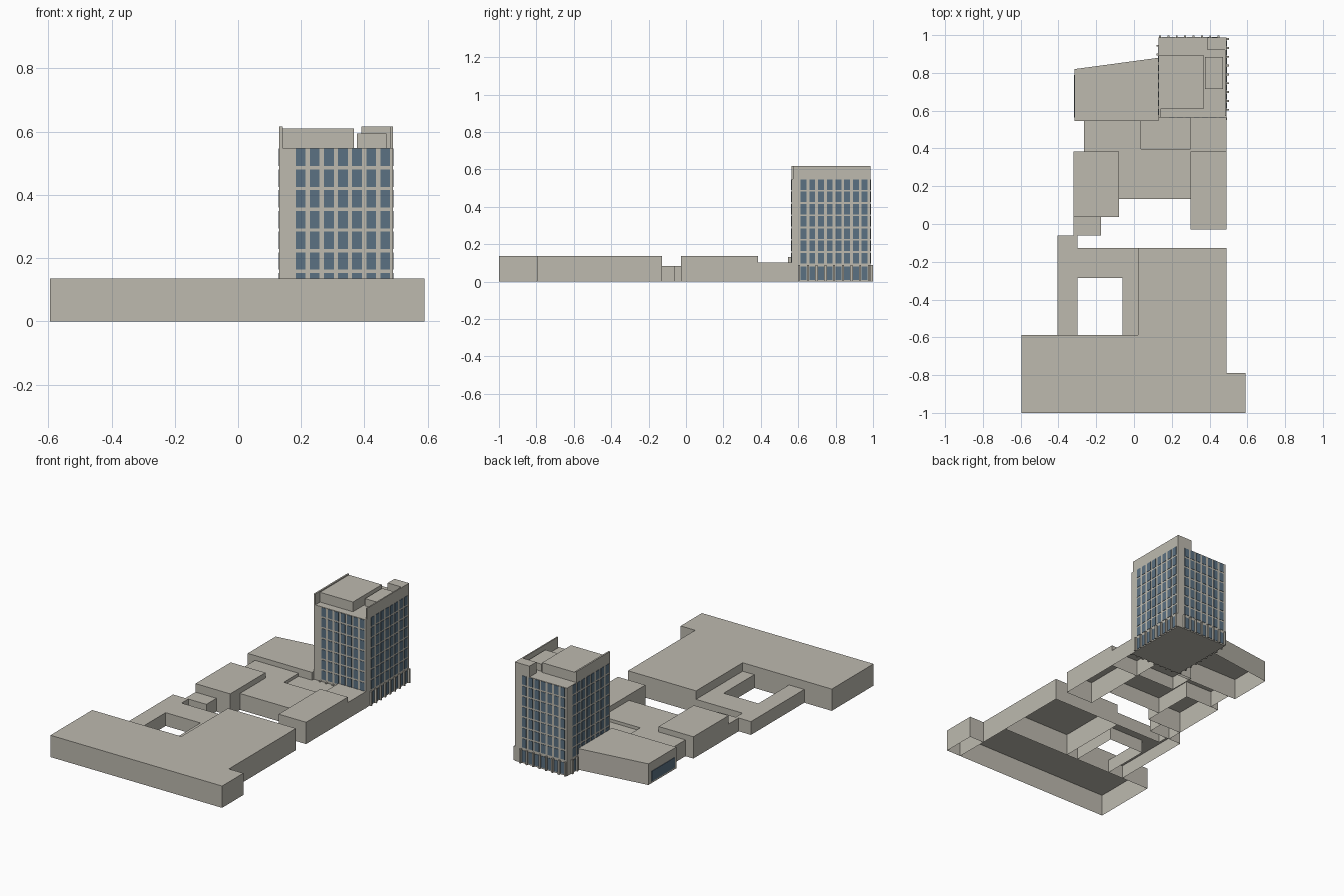
import bpy
import bmesh

old = bpy.data.objects.get("Cube")
if old:
    bpy.data.objects.remove(old, do_unlink=True)


def material(name, color):
    m = bpy.data.materials.new(name)
    m.use_nodes = True
    m.diffuse_color = (*color, 1)
    m.node_tree.nodes["Principled BSDF"].inputs["Base Color"].default_value = (*color, 1)
    return m


CONCRETE = material("warm concrete", (0.51, 0.49, 0.43))
GLASS = material("blue grey glass", (0.105, 0.165, 0.225))


def add_prism(bm, outline, z0, z1, floor=True):
    """Extrude a counter-clockwise outline upward."""
    low = [bm.verts.new((x, y, z0)) for x, y in outline]
    high = [bm.verts.new((x, y, z1)) for x, y in outline]
    bm.faces.new(high)
    if floor:
        bm.faces.new(low[::-1])
    for i in range(len(low)):
        j = (i + 1) % len(low)
        bm.faces.new((low[i], low[j], high[j], high[i]))


def rect(x0, x1, y0, y1):
    return [(x0, y0), (x1, y0), (x1, y1), (x0, y1)]


def finish(name, bm, mat):
    mesh = bpy.data.meshes.new(name)
    bm.to_mesh(mesh)
    bm.free()
    mesh.materials.append(mat)
    obj = bpy.data.objects.new(name, mesh)
    bpy.context.collection.objects.link(obj)
    return obj


def prism(name, outline, z0, z1, floor=True, mat=CONCRETE):
    bm = bmesh.new()
    add_prism(bm, outline, z0, z1, floor)
    return finish(name, bm, mat)


# Low buildings: hollow shells, open underneath
HIGH, MID, LOW = 0.136, 0.102, 0.083
shells = {
    "front_hall": (rect(-0.595, 0.49, -1, -0.588), HIGH),
    "front_hall_annex": (rect(0.49, 0.59, -1, -0.79), HIGH),
    "east_hall": (rect(0.02, 0.49, -0.588, -0.128), HIGH),
    "courtyard_corridor": ([(-0.405, -0.588), (-0.30, -0.588), (-0.30, -0.285),
                            (-0.06, -0.285), (-0.06, -0.588), (0.02, -0.588),
                            (0.02, -0.128), (-0.30, -0.128), (-0.30, -0.062),
                            (-0.405, -0.062)], LOW),
    "link_passage": (rect(-0.32, -0.175, -0.062, 0.037), LOW),
    "west_block": (rect(-0.32, -0.08, 0.037, 0.384), HIGH),
    "central_block": ([(-0.265, 0.384), (-0.08, 0.384), (-0.08, 0.133),
                       (0.30, 0.133), (0.30, 0.398), (0.037, 0.398),
                       (0.037, 0.545), (-0.265, 0.545)], MID),
    "tower_lobby": (rect(0.037, 0.30, 0.398, 0.563), LOW),
    "east_block": (rect(0.30, 0.49, -0.028, 0.384), HIGH),
    "east_connector": (rect(0.30, 0.49, 0.384, 0.563), MID),
    "rear_wing": ([(-0.315, 0.545), (0.13, 0.545), (0.13, 0.88),
                   (-0.315, 0.82)], 0.132),
}
for name, (outline, height) in shells.items():
    prism(name, outline, 0, height, floor=False)

# Tower and rooftop volumes
X0, X1, Y0, Y1 = 0.13, 0.49, 0.563, 0.987
ROOF, TOP = 0.549, 0.617
prism("tower", rect(X0, X1, Y0, Y1), 0, ROOF)
prism("main_penthouse", rect(X0 + 0.01, 0.367, 0.61, 0.895), ROOF, 0.61)
prism("small_penthouse", rect(0.377, 0.47, 0.715, 0.885), ROOF, 0.594)
prism("corner_stair_house", rect(0.39, X1, 0.92, Y1), ROOF, TOP)
prism("right_parapet", rect(X0, X0 + 0.01, Y0, 0.895), ROOF, TOP)
prism("left_parapet", rect(X1 - 0.008, X1, Y0 + 0.01, 0.92), ROOF, TOP)

# Each facade: axis along it, wall position, outward sign, first bay edge, pitch, bays
facades = {
    "front": ("x", Y0, -1, 0.177, 0.0443, 7),
    "left": ("y", X1, 1, 0.605, 0.0467, 8),
    "back": ("x", Y1, 1, 0.138, 0.0443, 7),
    "right": ("y", X0, -1, 0.57, 0.0467, 8),
}


def facade_rect(axis, wall, sign, a, b, depth):
    w0, w1 = sorted((wall, wall + sign * depth))
    return rect(a, b, w0, w1) if axis == "x" else rect(w0, w1, a, b)


for side, (axis, wall, sign, start, pitch, bays) in facades.items():
    glass, fins = bmesh.new(), bmesh.new()
    for i in range(bays):
        mid = start + pitch * (i + 0.5)
        half = pitch * 0.34
        pane = facade_rect(axis, wall, sign, mid - half, mid + half, 0.002)
        for row in range(7):
            top = 0.546 - 0.0655 * row
            add_prism(glass, pane, top - 0.055, top)
        add_prism(glass, pane, 0.008, 0.08)
    # Ground-floor fins stand between the bays
    for i in range(bays + 1):
        mid = start + pitch * i
        fin = facade_rect(axis, wall, sign, mid - 0.005, mid + 0.005, 0.012)
        add_prism(fins, fin, 0, 0.088)
    finish(side + "_windows", glass, GLASS)
    finish(side + "_base_fins", fins, CONCRETE)

# Ribbon window at the end of the rear wing
prism("rear_wing_window", rect(-0.318, -0.315, 0.565, 0.79), 0.012, 0.075, mat=GLASS)
